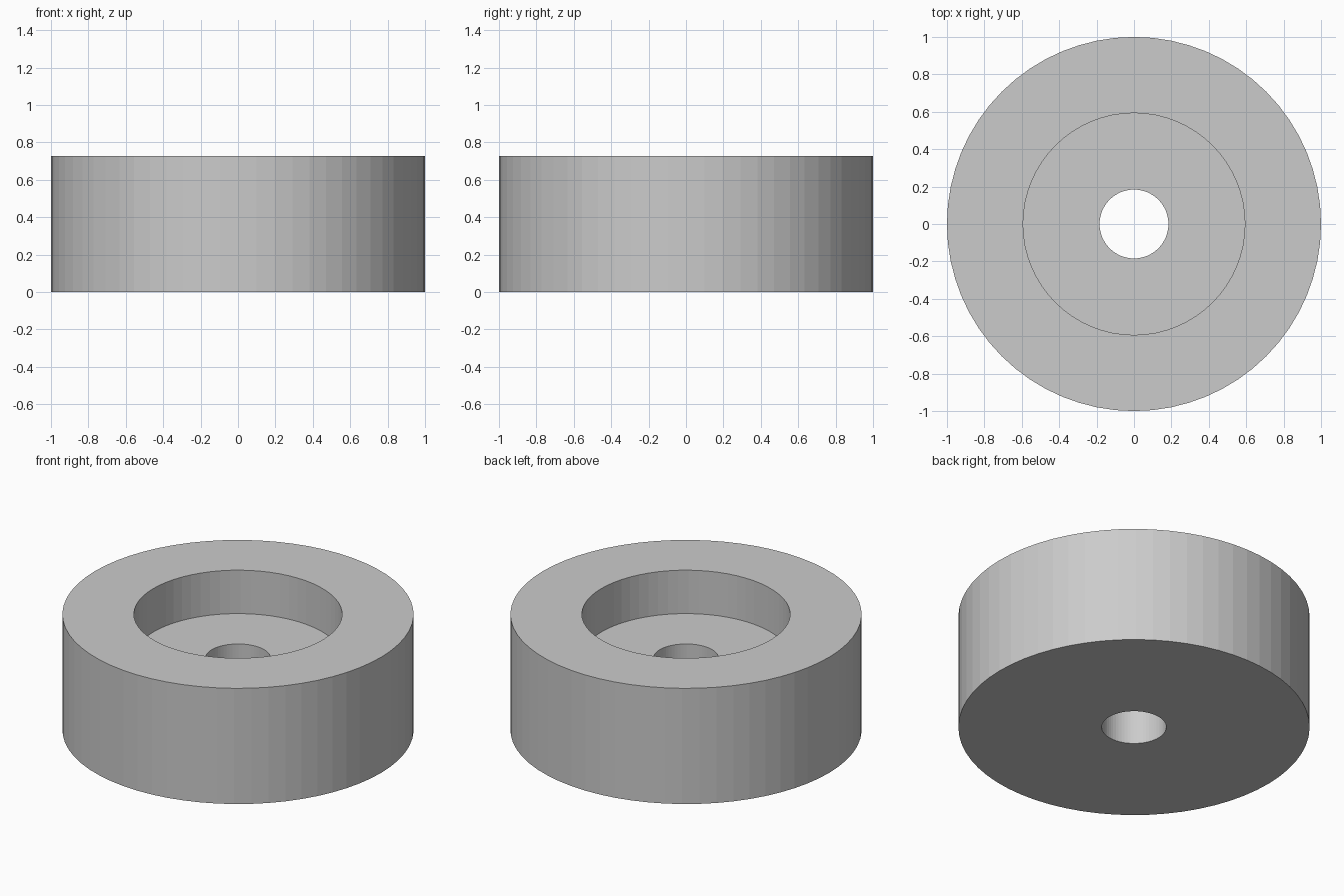
import bpy, bmesh
from math import cos, sin, tau

if "Cube" in bpy.data.objects:
    bpy.data.objects.remove(bpy.data.objects["Cube"])

SEGMENTS = 64
# Closed cross-section (radius, height): outer wall, rim, recess, through hole
PROFILE = [(1.0, 0.0), (1.0, 0.727), (0.593, 0.727),
           (0.593, 0.454), (0.184, 0.454), (0.184, 0.0)]


def lathe(name, profile, segments):
    """Revolve a closed profile around z."""
    bm = bmesh.new()
    rings = [[bm.verts.new((r * cos(tau * i / segments), r * sin(tau * i / segments), z))
              for i in range(segments)] for r, z in profile]
    for a, b in zip(rings, rings[1:] + rings[:1]):
        for i in range(segments):
            j = (i + 1) % segments
            bm.faces.new((a[i], a[j], b[j], b[i]))
    bmesh.ops.recalc_face_normals(bm, faces=bm.faces)
    mesh = bpy.data.meshes.new(name)
    bm.to_mesh(mesh)
    bm.free()
    obj = bpy.data.objects.new(name, mesh)
    bpy.context.collection.objects.link(obj)
    return obj


# Round foot with a counterbored screw hole
lathe("counterbored_foot", PROFILE, SEGMENTS)
